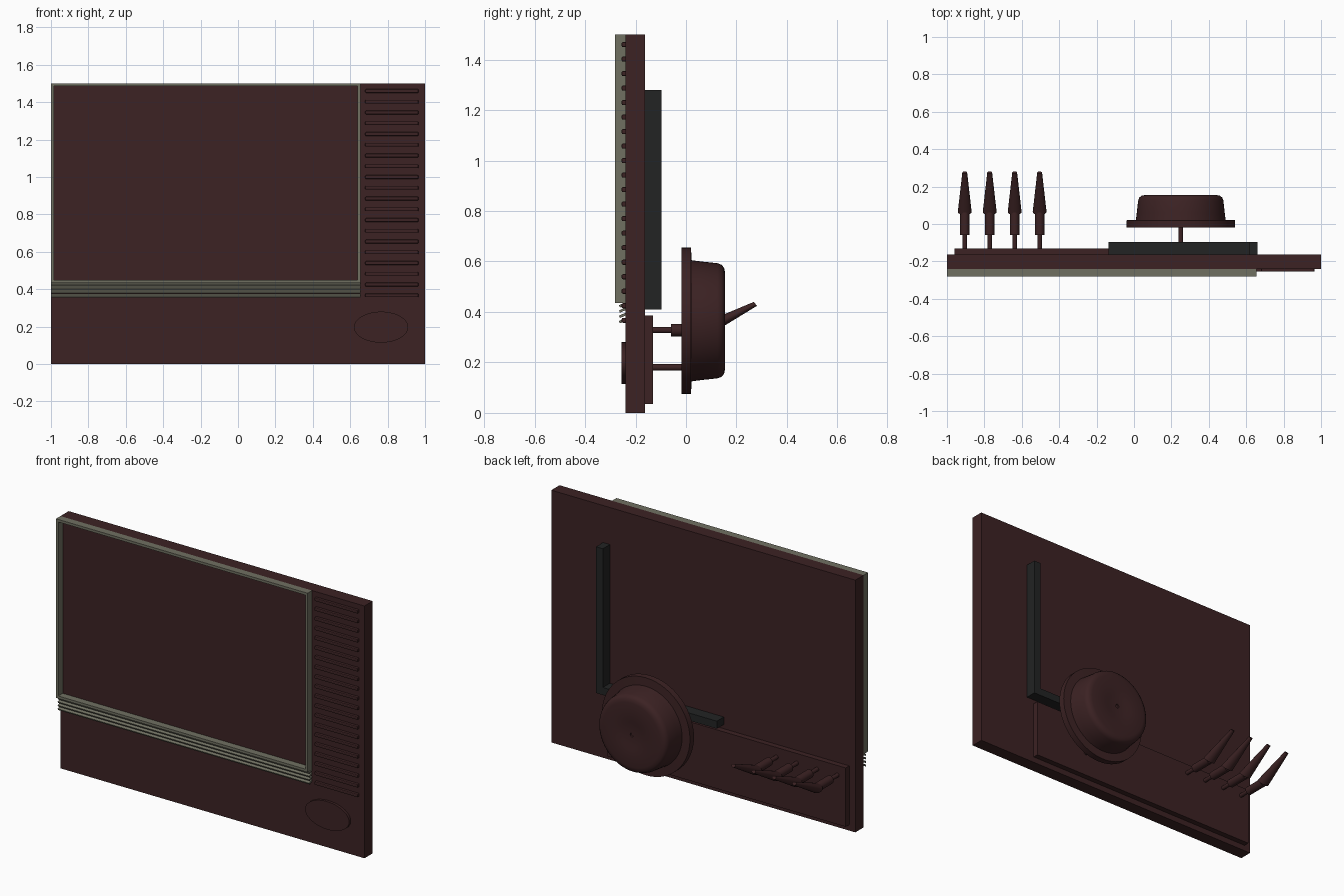
import bpy, bmesh, math
from mathutils import Matrix, Vector

cube = bpy.data.objects.get("Cube")
if cube:
    bpy.data.objects.remove(cube, do_unlink=True)


def material(name, rgb):
    m = bpy.data.materials.new(name)
    m.use_nodes = True
    m.diffuse_color = (*rgb, 1)
    m.node_tree.nodes["Principled BSDF"].inputs["Base Color"].default_value = (*rgb, 1)
    return m


maroon = material("dark maroon", (0.045, 0.016, 0.017))
grey = material("olive grey", (0.16, 0.16, 0.12))
black = material("charcoal", (0.016, 0.017, 0.017))


def finish(name, bm, mat, smooth=False):
    bmesh.ops.recalc_face_normals(bm, faces=bm.faces[:])
    mesh = bpy.data.meshes.new(name)
    bm.to_mesh(mesh)
    bm.free()
    mesh.materials.append(mat)
    ob = bpy.data.objects.new(name, mesh)
    bpy.context.collection.objects.link(ob)
    if smooth:
        bpy.ops.object.select_all(action='DESELECT')
        ob.select_set(True)
        bpy.context.view_layer.objects.active = ob
        bpy.ops.object.shade_smooth_by_angle(angle=math.radians(35))
    return ob


def box(name, x, y, z, mat, tilt=0):
    """Box given by its (min, max) ranges, optionally tilted about x."""
    bm = bmesh.new()
    bmesh.ops.create_cube(bm, size=1)
    centre = Vector([sum(r) / 2 for r in (x, y, z)])
    size = [r[1] - r[0] for r in (x, y, z)]
    bm.transform(Matrix.Translation(centre) @ Matrix.Rotation(tilt, 4, 'X')
                 @ Matrix.Diagonal((*size, 1)))
    return finish(name, bm, mat)


def rod(name, start, end, r1, r2, mat, squash=1, sides=20):
    """Round bar or cone between two points, flattened across by squash."""
    a, b = Vector(start), Vector(end)
    turn = (b - a).to_track_quat('Z', 'Y').to_matrix().to_4x4()
    bm = bmesh.new()
    bmesh.ops.create_cone(bm, cap_ends=True, segments=sides, radius1=r1, radius2=r2,
                          depth=(b - a).length)
    bm.transform(Matrix.Translation((a + b) / 2) @ turn)
    mid = (a.z + b.z) / 2
    for v in bm.verts:
        along = (v.co.y - a.y) / (b.y - a.y)
        line = a.z + (b.z - a.z) * along
        v.co.z = line + (v.co.z - line) * squash
    return finish(name, bm, mat, True)


# Front panel and the plate on its back
box("main_panel", (-1, 1), (-0.24, -0.163), (0, 1.5), maroon)
box("back_plate", (-0.96, 0.61), (-0.165, -0.13), (0.035, 0.385), maroon)

# Screen surround
left, right, low, high, wall = -1, 0.655, 0.435, 1.5, 0.015
depth = (-0.282, -0.239)
box("frame_right_side", (left, left + wall), depth, (low, high), grey)
box("frame_left_side", (right - wall, right), depth, (low, high), grey)
box("frame_top", (left + wall, right - wall), depth, (high - wall, high), grey)
box("frame_bottom", (left + wall, right - wall), depth, (low, low + wall), grey)

# Tilted slats under the screen
for i in range(4):
    z = 0.365 + i * 0.021
    box(f"lower_slat_{i + 1}", (left, right), (-0.265, -0.238), (z - 0.005, z + 0.005),
        grey, math.radians(25))

# Column of rounded grille bars
for i in range(20):
    z = 0.367 + i * 0.0575
    bar = box(f"grille_bar_{i + 1}", (0.68, 0.965), (-0.255, -0.235),
              (z - 0.01, z + 0.01), maroon)
    bevel = bar.modifiers.new("rounding", 'BEVEL')
    bevel.width = 0.005
    bevel.segments = 2

# Oval button
bm = bmesh.new()
bmesh.ops.create_cone(bm, cap_ends=True, segments=48, radius1=1, radius2=1, depth=0.02)
bm.transform(Matrix.Translation((0.765, -0.245, 0.197)) @ Matrix.Rotation(math.pi / 2, 4, 'X')
             @ Matrix.Diagonal((0.145, 0.083, 1, 1)))
finish("oval_button", bm, maroon, True)

# Angle bracket on the back
box("bracket_upright", (0.615, 0.66), (-0.165, -0.097), (0.41, 1.28), black)
box("bracket_foot", (-0.135, 0.615), (-0.165, -0.097), (0.41, 0.455), black)

# Round drum with a flange, turned about the y axis
profile = [(0, -0.018), (0.29, -0.018), (0.29, 0.02), (0.24, 0.022), (0.235, 0.06),
           (0.228, 0.125), (0.222, 0.141), (0.21, 0.151), (0.19, 0.155), (0.09, 0.155),
           (0.07, 0.151), (0.012, 0.15), (0.01, 0.144), (0, 0.144)]
bm = bmesh.new()
verts = [bm.verts.new((0.25 + r, y, 0.365)) for r, y in profile]
edges = [bm.edges.new(pair) for pair in zip(verts, verts[1:])]
bmesh.ops.spin(bm, geom=verts + edges, cent=(0.25, 0, 0.365), axis=(0, 1, 0),
               angle=math.tau, steps=56, use_duplicate=False)
bmesh.ops.remove_doubles(bm, verts=bm.verts[:], dist=0.0005)
finish("drum", bm, maroon, True)
rod("drum_post", (0.25, -0.14, 0.18), (0.25, -0.01, 0.18), 0.013, 0.013, maroon)

# Row of tapered levers
for i in range(4):
    x, z = -0.905 + i * 0.1335, 0.328
    rod(f"lever_stem_{i + 1}", (x, -0.14, z), (x, -0.05, z), 0.012, 0.012, maroon)
    rod(f"lever_collar_{i + 1}", (x, -0.06, z), (x, 0.07, z), 0.025, 0.025, maroon)
    rod(f"lever_tip_{i + 1}", (x, 0.065, 0.325), (x, 0.275, 0.432), 0.037, 0.013, maroon, 0.75)
